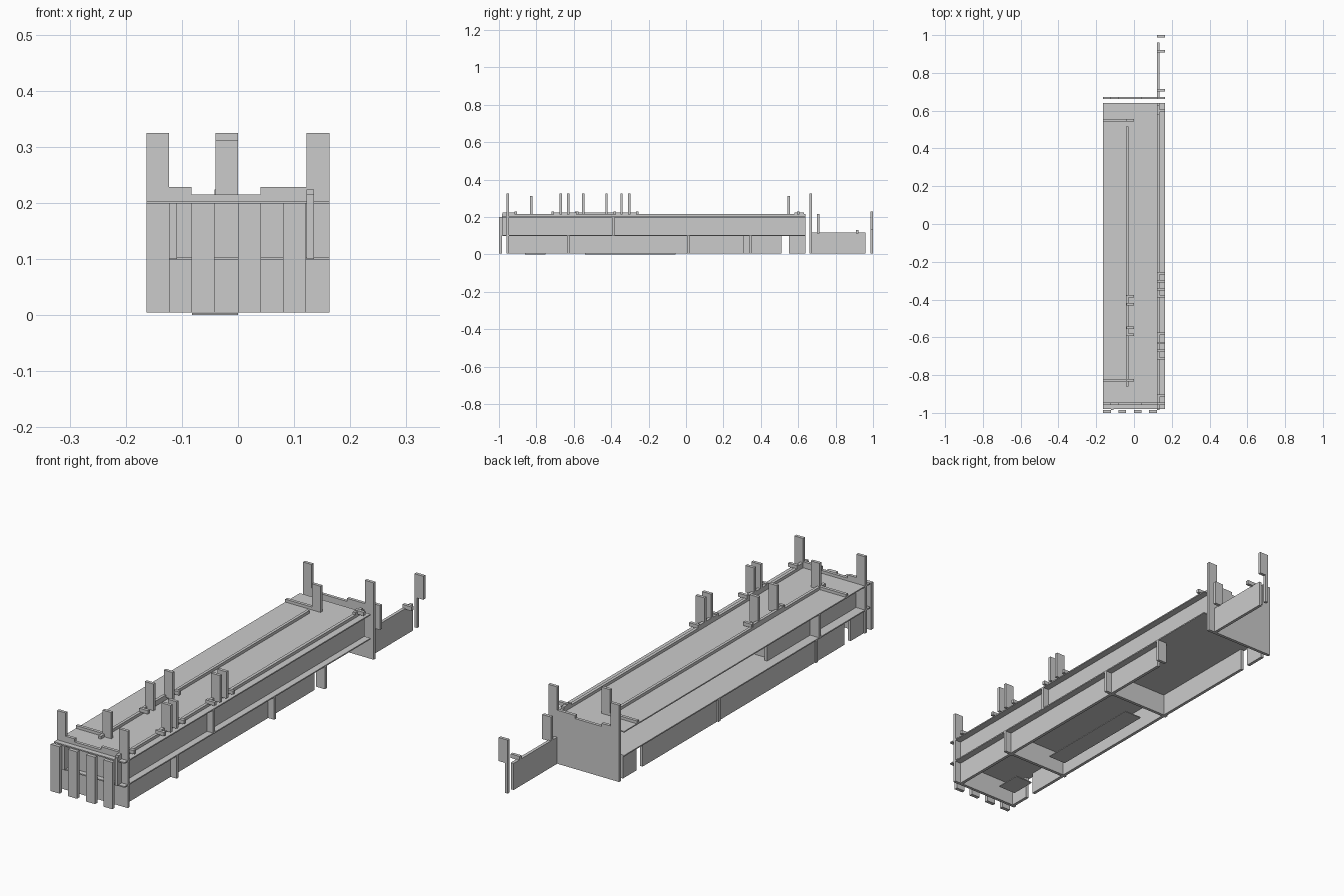
import bpy

if "Cube" in bpy.data.objects:
    bpy.data.objects.remove(bpy.data.objects["Cube"])

T = 0.013  # sheet thickness
W = 0.163  # half width


def box(name, x, y, z):
    """Box from three (min, max) ranges."""
    v = [(a, b, c) for a in x for b in y for c in z]
    f = [(0, 1, 3, 2), (4, 6, 7, 5), (0, 4, 5, 1),
         (2, 3, 7, 6), (0, 2, 6, 4), (1, 5, 7, 3)]
    m = bpy.data.meshes.new(name)
    m.from_pydata(v, [], f)
    o = bpy.data.objects.new(name, m)
    bpy.context.collection.objects.link(o)
    return o


def across(name, x, yc, z, t=T):
    """Sheet standing across the length, centred on yc."""
    return box(name, x, (yc - t / 2, yc + t / 2), z)


def profile_wall(name, pts, yc):
    """Sheet standing across the length with an outline in x, z."""
    n = len(pts)
    v = [(x, yc + s * T / 2, z) for s in (-1, 1) for x, z in pts]
    f = [tuple(range(n)), tuple(reversed(range(n, 2 * n)))]
    f += [(i, i + n, (i + 1) % n + n, (i + 1) % n) for i in range(n)]
    m = bpy.data.meshes.new(name)
    m.from_pydata(v, [], f)
    o = bpy.data.objects.new(name, m)
    bpy.context.collection.objects.link(o)


RIGHT = (0.122, 0.135)
TAB = (0.122, W)
MID = (-0.04, 0.0)

# Horizontal sheets
box("deck", (-W, W), (-0.98, 0.64), (0.198, 0.203))
box("floor", (-W, W), (-0.98, 0.64), (0.098, 0.103))

# End walls with corner posts and stepped top edge
outline = [(-W, .005), (W, .005), (W, .325), (.122, .325), (.122, .228),
           (.04, .228), (.04, .215), (-.083, .215), (-.083, .228),
           (-.123, .228), (-.123, .325), (-W, .325)]
profile_wall("front_wall", outline, -0.952)
profile_wall("back_wall", outline, 0.667)

# Front slats
for x0 in (-W, -0.083, 0.0, 0.08):
    box("front_slat", (x0, x0 + 0.041), (-1.0, -0.985), (0.005, 0.2))

# Right long wall, upper and lower
box("right_upper_wall", RIGHT, (-0.985, 0.64), (0.1, 0.215))
box("right_lower_wall", RIGHT, (-0.952, 0.31), (0.005, 0.1))
for y in ((-0.98, -0.91), (-0.715, -0.58), (-0.385, -0.26), (0.58, 0.63)):
    box("right_raised_rail", RIGHT, y, (0.213, 0.224))

# Left long wall, upper and lower
box("left_upper_wall", (-0.122, -0.109), (-0.985, -0.36), (0.1, 0.2))
for y in ((-0.952, -0.86), (-0.82, 0.51), (0.55, 0.64)):
    box("left_lower_wall", (-0.157, -0.144), y, (0.005, 0.1))

# Cross partitions below the floor and between floor and deck
for y in (-0.63, 0.012):
    across("lower_partition", (-W, W), y, (0.005, 0.1))
across("upper_partition", (-0.122, W), -0.39, (0.103, 0.198))
across("left_upper_post", (-W, -0.109), -0.65, (0.103, 0.198))
across("right_lower_post", TAB, 0.345, (0.005, 0.1))

# Rails on top of the deck
box("middle_rail", (-0.042, -0.03), (-0.86, 0.515), (0.203, 0.215))
box("middle_raised_rail", (-0.042, -0.03), (-0.59, -0.38), (0.213, 0.224))
for y in (-0.828, 0.55):
    across("cross_rail", (-W, 0.0), y, (0.203, 0.215))
    across("middle_end_post", MID, y, (0.203, 0.312))

# Tall posts and low tabs along the rails
for y in (-0.67, -0.63, -0.345, -0.303):
    across("right_tall_post", TAB, y, (0.213, 0.325))
for y in (-0.55, -0.425):
    across("middle_tall_post", MID, y, (0.213, 0.325))
for y in (-0.91, -0.712, -0.582, -0.382, -0.26, 0.6):
    across("right_low_tab", TAB, y, (0.213, 0.228))
for y in (-0.587, -0.382):
    across("middle_low_tab", MID, y, (0.213, 0.228))

# Extension behind the back wall
box("extension_wall", RIGHT, (0.667, 0.96), (0.005, 0.116))
across("extension_post", TAB, 0.708, (0.113, 0.215))
across("extension_tab", TAB, 0.915, (0.113, 0.13))
across("end_post_lower", RIGHT, 0.9935, (0.005, 0.13))
across("end_post_upper", TAB, 0.9935, (0.13, 0.228))

# Thin strips at the bottom
for y in ((-0.86, -0.75), (-0.54, -0.055)):
    box("bottom_strip", (-0.082, 0.0), y, (0.0, 0.004))
